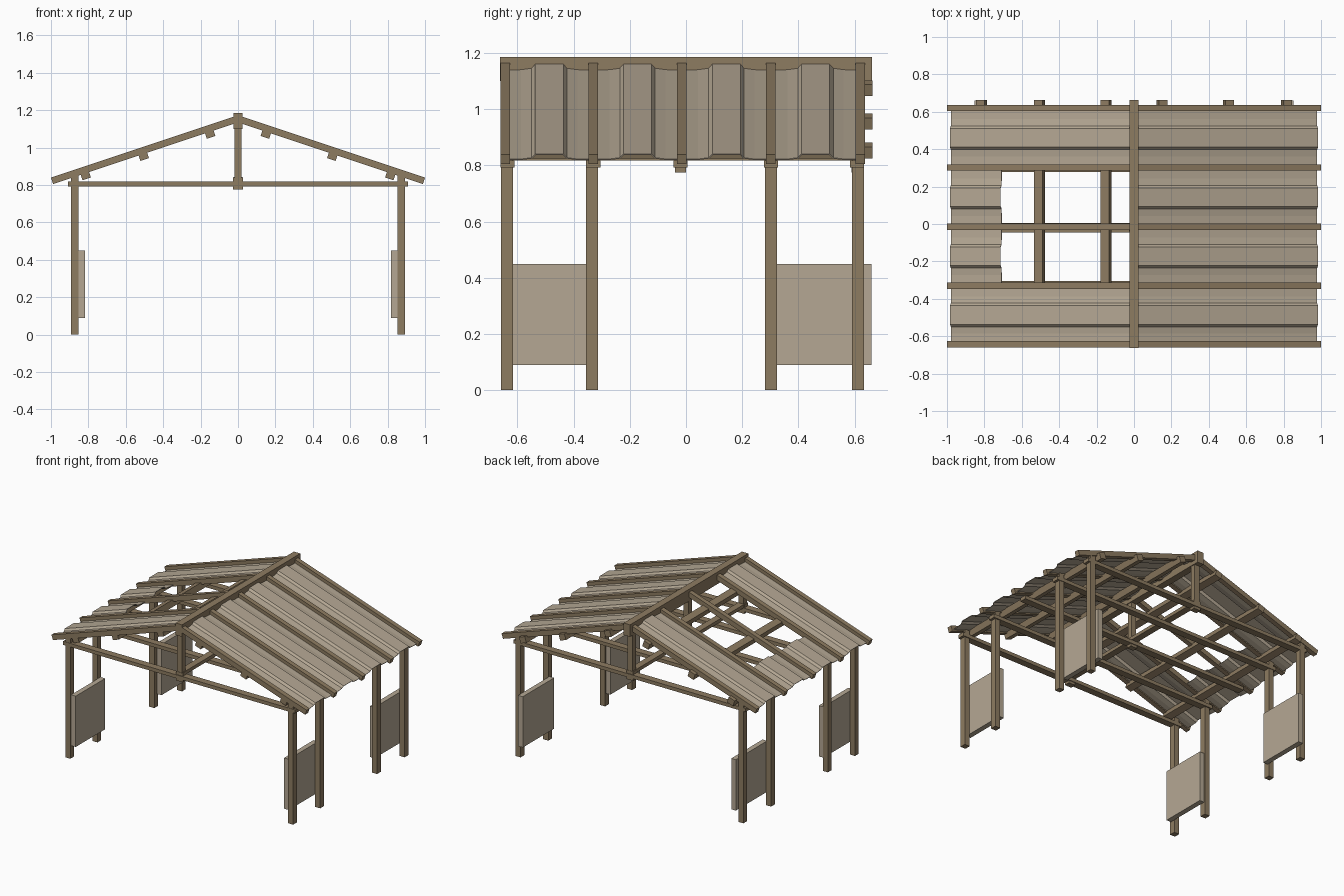
import bpy, bmesh, math
from mathutils import Matrix, Vector

cube = bpy.data.objects.get("Cube")
if cube:
    bpy.data.objects.remove(cube)


def material(name, rgb):
    m = bpy.data.materials.new(name)
    m.use_nodes = True
    m.diffuse_color = (*rgb, 1)
    m.node_tree.nodes["Principled BSDF"].inputs["Base Color"].default_value = (*rgb, 1)
    return m


TIMBER = material("brown timber", (0.27, 0.20, 0.12))
SHEET = material("pale tan sheet", (0.46, 0.39, 0.295))


def finish(name, bm, mat):
    mesh = bpy.data.meshes.new(name)
    bm.to_mesh(mesh)
    bm.free()
    mesh.materials.append(mat)
    obj = bpy.data.objects.new(name, mesh)
    bpy.context.collection.objects.link(obj)
    return obj


def box(name, lo, hi, mat=TIMBER, frame=Matrix()):
    """Box between two corners, optionally placed in a sloped frame."""
    lo, hi = Vector(lo), Vector(hi)
    bm = bmesh.new()
    bmesh.ops.create_cube(bm, size=1, matrix=frame @ Matrix.Translation((lo + hi) / 2)
                          @ Matrix.Diagonal((*(hi - lo), 1)))
    return finish(name, bm, mat)


def sloped_box(name, side, u, y, w):
    """Box in the roof plane: u runs down the slope, w is along the normal."""
    xs = sorted((side * u[0], side * u[1]))
    box(name, (xs[0], y[0], w[0]), (xs[1], y[1], w[1]), TIMBER, roof_frame(side))


PITCH = math.atan(1 / 3)
COS = math.cos(PITCH)


def roof_frame(side):
    return Matrix.Translation((0, 0, 1.173)) @ Matrix.Rotation(side * PITCH, 4, 'Y')


def roof_sheet(name, side, y0, y1, u0, u1):
    """Folded sheet with a raised middle pan filling one bay."""
    mid, half = (y0 + y1) / 2, (y1 - y0) / 2
    right = [(0.05, -0.004), (0.063, -0.018), (0.1, -0.023), (half, -0.024)]
    profile = [(-y, w) for y, w in reversed(right)] + right
    bm = bmesh.new()
    rows = [[bm.verts.new(roof_frame(side) @ Vector((side * u, mid + y, w)))
             for y, w in profile] for u in (u0, u1)]
    for i in range(len(profile) - 1):
        face = [rows[0][i], rows[1][i], rows[1][i + 1], rows[0][i + 1]]
        bm.faces.new(face if side > 0 else face[::-1])
    obj = finish(name, bm, SHEET)
    solid = obj.modifiers.new("thickness", 'SOLIDIFY')
    solid.thickness = 0.004


rafter_ys = [-0.643, -0.33, -0.015, 0.302, 0.62]
post_ys = [-0.637, -0.334, 0.302, 0.612]
tie_ys = [-0.635, -0.33, -0.02, 0.302, 0.608]

for side, label in ((1, "left"), (-1, "right")):
    # Corner posts
    for i, y in enumerate(post_ys):
        xs = sorted((side * 0.853, side * 0.893))
        box(f"{label}_post_{i}", (xs[0], y - 0.021, 0), (xs[1], y + 0.021, 0.85))

    # Low wall panels on the inner faces of the posts
    xs = sorted((side * 0.817, side * 0.853))
    for end, y0, y1 in (("front", -0.65, -0.32), ("back", 0.31, 0.66)):
        box(f"{label}_{end}_panel", (xs[0], y0, 0.09), (xs[1], y1, 0.45), SHEET)

    # Rafters
    for i, y in enumerate(rafter_ys):
        sloped_box(f"{label}_rafter_{i}", side, (0, 1 / COS),
                   (y - 0.017, y + 0.017), (-0.036, 0))

    # Purlins under the rafters
    for i, x in enumerate((0.165, 0.52, 0.83)):
        u = x / COS
        sloped_box(f"{label}_purlin_{i}", side, (u - 0.024, u + 0.024),
                   (-0.655, 0.663), (-0.067, -0.024))

    # Roof sheets, with two bays left partly open on one slope
    for i in range(4):
        is_open = side < 0 and i in (1, 2)
        roof_sheet(f"{label}_roof_sheet_{i}", side, rafter_ys[i], rafter_ys[i + 1],
                   0.715 / COS if is_open else 0.02, 0.985 / COS)

# Cross ties
for i, y in enumerate(tie_ys):
    box(f"cross_tie_{i}", (-0.91, y - 0.025, 0.793), (0.91, y + 0.025, 0.818))

# King posts with foot blocks
for end, y in (("front", tie_ys[0]), ("middle", tie_ys[2]), ("back", tie_ys[4])):
    box(f"{end}_king_post", (-0.02, y - 0.018, 0.8), (0.02, y + 0.018, 1.12))
    box(f"{end}_king_post_foot", (-0.026, y - 0.02, 0.775), (0.026, y + 0.02, 0.84))

# Ridge beam and long centre tie
box("ridge_beam", (-0.025, -0.662, 1.1), (0.025, 0.662, 1.185))
box("centre_tie", (-0.024, -0.64, 0.818), (0.024, 0.615, 0.842))
